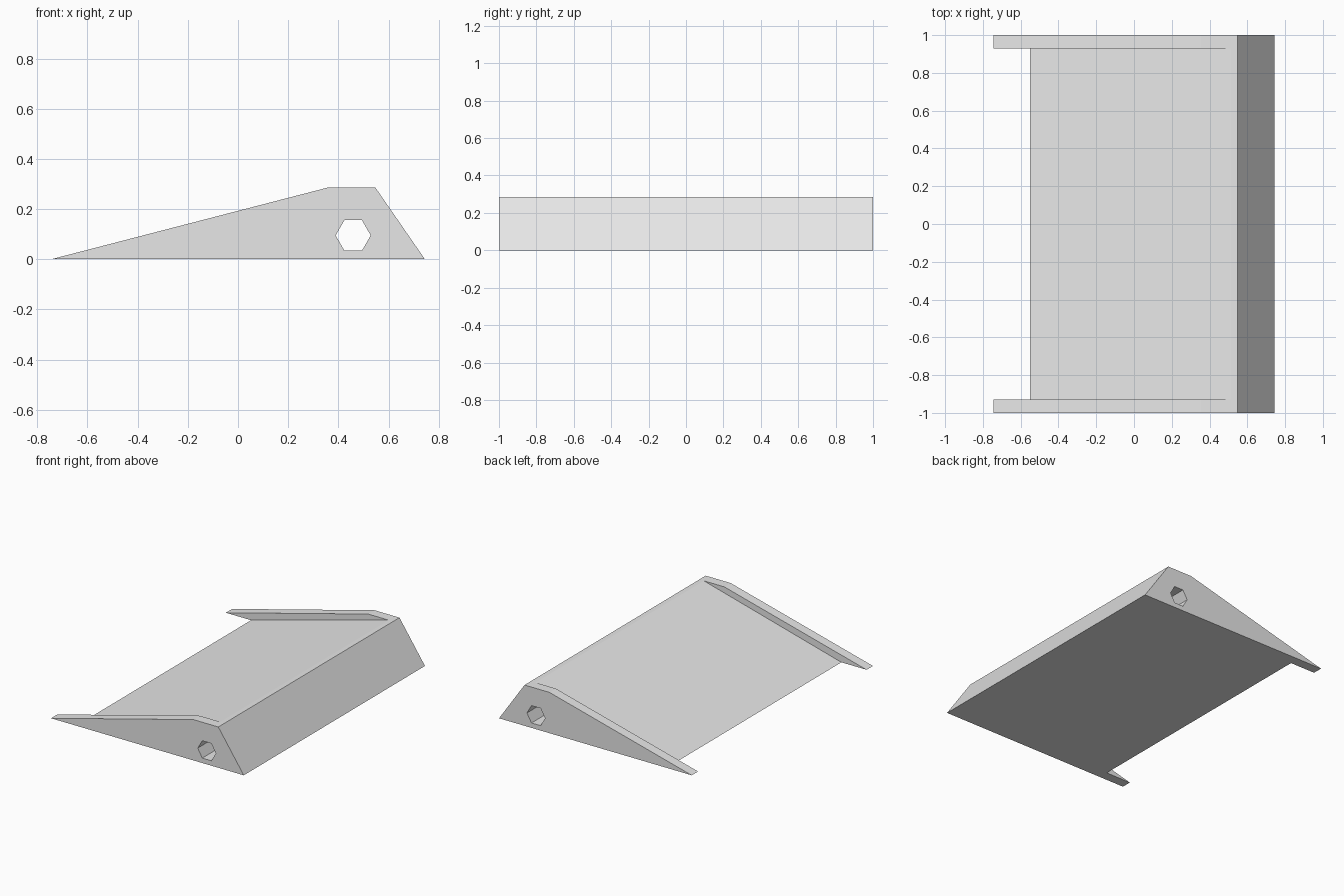
import bpy
import bmesh
from math import cos, sin, tau

cube = bpy.data.objects.get("Cube")
if cube:
    bpy.data.objects.remove(cube, do_unlink=True)

grey = bpy.data.materials.new("light grey")
grey.use_nodes = True
colour = (0.8, 0.8, 0.8, 1)
grey.diffuse_color = colour
grey.node_tree.nodes["Principled BSDF"].inputs["Base Color"].default_value = colour

HEIGHT = 0.285
HALF_WIDTH = 1.0
RAIL_INNER = 0.93


def prism(name, profile, half):
    """Extrude an x-z profile from y = -half to y = half."""
    bm = bmesh.new()
    face = bm.faces.new([bm.verts.new((x, -half, z)) for x, z in profile])
    grown = bmesh.ops.extrude_face_region(bm, geom=[face])["geom"]
    verts = [v for v in grown if isinstance(v, bmesh.types.BMVert)]
    bmesh.ops.translate(bm, verts=verts, vec=(0, 2 * half, 0))
    bmesh.ops.recalc_face_normals(bm, faces=bm.faces)
    mesh = bpy.data.meshes.new(name)
    bm.to_mesh(mesh)
    bm.free()
    mesh.materials.append(grey)
    obj = bpy.data.objects.new(name, mesh)
    bpy.context.collection.objects.link(obj)
    return obj


def cut(target, cutter):
    """Subtract the cutter from the target and remove the cutter."""
    cutter.hide_render = True
    mod = target.modifiers.new("cut", 'BOOLEAN')
    mod.operation = 'DIFFERENCE'
    mod.solver = 'EXACT'
    mod.object = cutter
    bpy.context.view_layer.objects.active = target
    bpy.ops.object.modifier_apply(modifier=mod.name)
    bpy.data.objects.remove(cutter, do_unlink=True)


# Wedge with the side rail outline, across the full width
ramp = prism("ramp_with_side_rails",
             [(-0.745, 0), (0.745, 0), (0.548, HEIGHT), (0.355, HEIGHT)],
             HALF_WIDTH)

# Lower deck between the rails, along a slope through its two end lines
deck_low, deck_high = -0.55, 0.513
run = (deck_high - deck_low) / HEIGHT
margin = 0.1
left = deck_low - margin * run
right = deck_high + margin * run
top = HEIGHT + margin
cut(ramp, prism("deck_cutter", [(left, -margin), (right, top), (left, top)], RAIL_INNER))

# Hexagonal bore running the full width
bore = [(0.459 + 0.07 * cos(i * tau / 6), 0.095 + 0.07 * sin(i * tau / 6)) for i in range(6)]
cut(ramp, prism("bore_cutter", bore, HALF_WIDTH + margin))
